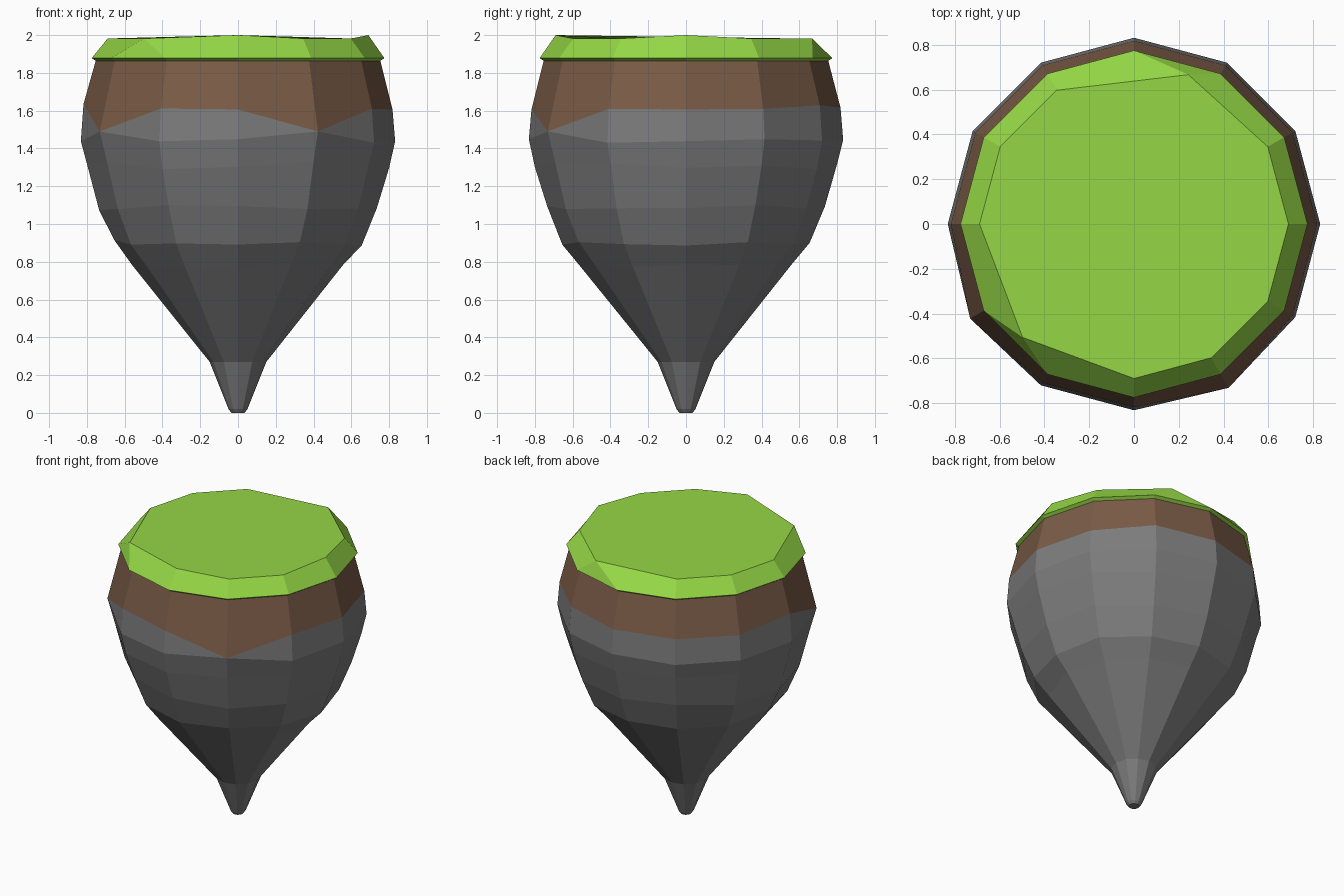
import bpy, bmesh, math, random

random.seed(4)
SIDES = 12

cube = bpy.data.objects.get("Cube")
if cube:
    bpy.data.objects.remove(cube, do_unlink=True)


def material(name, rgb):
    mat = bpy.data.materials.new(name)
    mat.use_nodes = True
    mat.diffuse_color = (*rgb, 1)
    node = mat.node_tree.nodes["Principled BSDF"]
    node.inputs["Base Color"].default_value = (*rgb, 1)
    node.inputs["Roughness"].default_value = 0.9
    return mat


stone = material("stone grey", (0.2, 0.2, 0.2))
soil = material("soil brown", (0.195, 0.105, 0.062))
grass = material("grass green", (0.30, 0.68, 0.06))


def polar(radius, degrees, z):
    a = math.radians(degrees)
    return (radius * math.cos(a), radius * math.sin(a), z)


def loft(name, rings, materials, index_rule=None):
    """Skin a stack of point rings, cap both ends, weld merged corners."""
    bm = bmesh.new()
    loops = [[bm.verts.new(p) for p in ring] for ring in rings]
    for level, (low, high) in enumerate(zip(loops, loops[1:])):
        for i in range(SIDES):
            j = (i + 1) % SIDES
            face = bm.faces.new((low[i], low[j], high[j], high[i]))
            face.material_index = index_rule(level) if index_rule else 0
    bm.faces.new(loops[0][::-1])
    top = bm.faces.new(loops[-1])
    top.material_index = len(materials) - 1
    bmesh.ops.remove_doubles(bm, verts=bm.verts[:], dist=0.001)
    bmesh.ops.recalc_face_normals(bm, faces=bm.faces[:])
    mesh = bpy.data.meshes.new(name)
    bm.to_mesh(mesh)
    bm.free()
    for mat in materials:
        mesh.materials.append(mat)
    obj = bpy.data.objects.new(name, mesh)
    bpy.context.collection.objects.link(obj)
    return obj


# Floating rock: (radius, height, height variation) from tip to rim
profile = [(0.035, 0, 0), (0.05, 0.02, 0), (0.15, 0.27, 0), (0.56, 0.78, 0.01),
           (0.655, 0.9, 0.015), (0.735, 1.09, 0.02), (0.80, 1.31, 0.02),
           (0.832, 1.44, 0.01), (0.818, 1.62, 0.015), (0.753, 1.865, 0)]
WIDEST, SOIL_LINE = 7, 8
rock_rings = [[polar(r, i * 360 / SIDES, z + random.uniform(-v, v))
               for i in range(SIDES)] for r, z, v in profile]

# Two corners where the soil dips down into the stone
for degrees in (210, 300):
    corner = degrees * SIDES // 360
    for level in (WIDEST, SOIL_LINE):
        rock_rings[level][corner] = polar(0.845, degrees, 1.49)

loft("rock_and_soil", rock_rings, [stone, soil],
     lambda level: 1 if level >= SOIL_LINE else 0)

# Grass cap: overhanging brim, with some chipped top corners
under = [polar(0.745, i * 30, 1.858) for i in range(SIDES)]
brim = [polar(0.775, i * 30, 1.878) for i in range(SIDES)]
merged = {60: 70, 90: 70, 210: 225.5, 240: 225.5}
top = []
for i in range(SIDES):
    angle = i * 30
    radius = 0.71 if angle in merged else 0.69
    height = 2.0 if angle in (0, 270) else 1.982
    top.append(polar(radius, merged.get(angle, angle), height))
loft("grass_cap", [under, brim, top], [grass])
